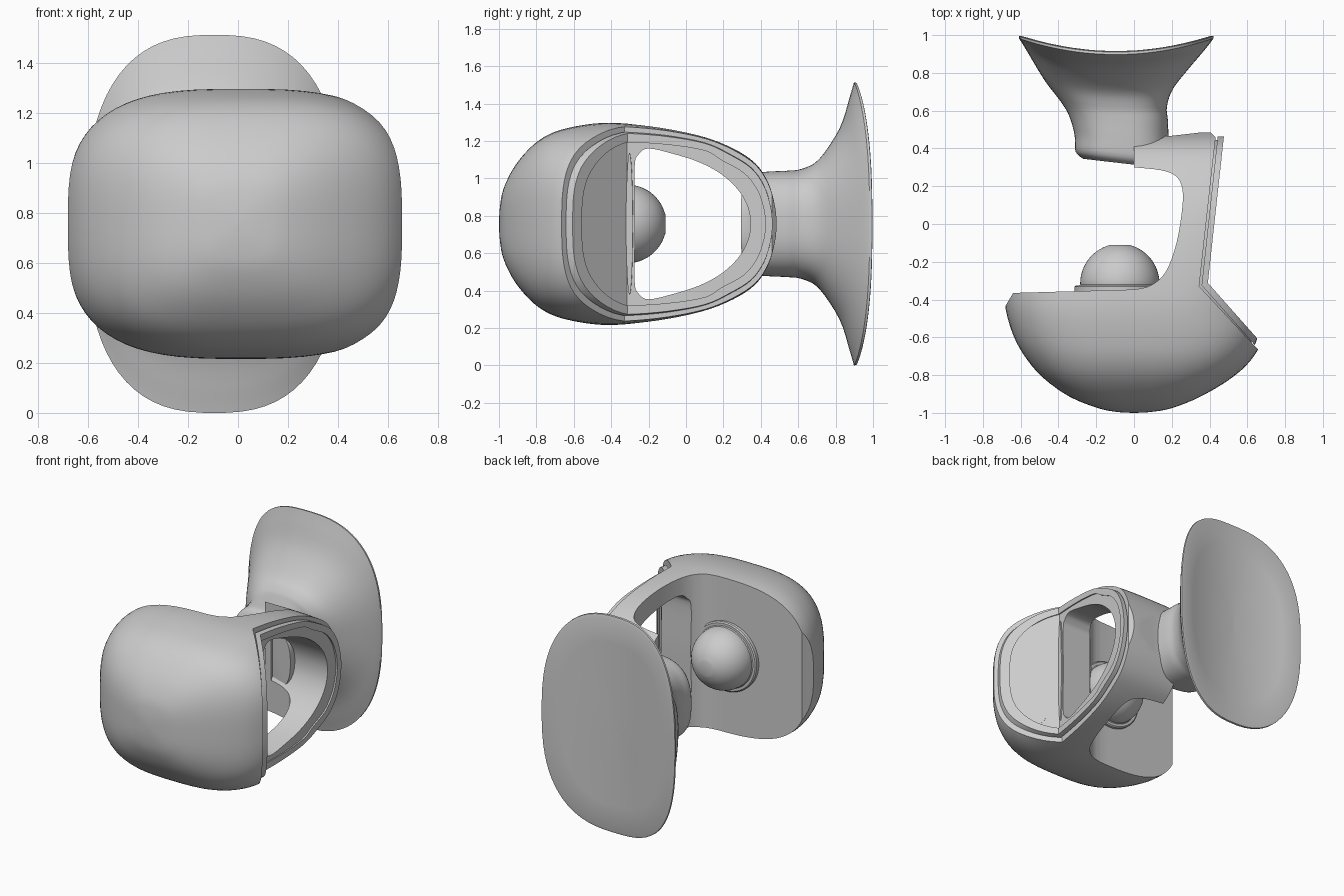
import bpy, bmesh, math
from mathutils import Vector, Matrix

if "Cube" in bpy.data.objects:
    bpy.data.objects.remove(bpy.data.objects["Cube"])

ZC = 0.757


def make(name, verts, faces):
    me = bpy.data.meshes.new(name)
    me.from_pydata(verts, [], faces)
    bm = bmesh.new()
    bm.from_mesh(me)
    bmesh.ops.recalc_face_normals(bm, faces=bm.faces)
    bm.to_mesh(me)
    bm.free()
    ob = bpy.data.objects.new(name, me)
    bpy.context.collection.objects.link(ob)
    return ob


def spline(pts, steps, closed=False):
    """Catmull-Rom through tuples of any length."""
    pts = [Vector(p) for p in pts]
    n, out = len(pts), []
    for i in range(n if closed else n - 1):
        get = (lambda k: pts[k % n]) if closed else (lambda k: pts[min(max(k, 0), n - 1)])
        a, b, c, d = get(i - 1), get(i), get(i + 1), get(i + 2)
        for s in range(steps):
            t = s / steps
            out.append(0.5 * (2 * b + (c - a) * t + (2 * a - 5 * b + 4 * c - d) * t * t
                              + (3 * b - a - 3 * c + d) * t ** 3))
    if not closed:
        out.append(pts[-1])
    return out


def loft(name, rows, exponent, bend=None, n=72):
    """Superellipse sections in xz; each row is y, x left, x right, half height."""
    verts, faces = [], []
    for y, xl, xr, h in rows:
        c, w = (xl + xr) / 2, (xr - xl) / 2
        for i in range(n):
            a = 2 * math.pi * (i + 0.5) / n
            co, si = math.cos(a), math.sin(a)
            x = c + w * math.copysign(abs(co) ** (2 / exponent), co)
            z = ZC + h * math.copysign(abs(si) ** (2 / exponent), si)
            verts.append((x, bend(x, y) if bend else y, z))
    for r in range(len(rows) - 1):
        for i in range(n):
            j = (i + 1) % n
            faces.append((r * n + i, r * n + j, r * n + n + j, r * n + n + i))
    faces.append(tuple(range(n)))
    faces.append(tuple(range((len(rows) - 1) * n, len(rows) * n)))
    return make(name, verts, faces)


def prism(name, pts, lo, hi, mat):
    """Outline extruded along local z, placed by a matrix."""
    n = len(pts)
    verts = [mat @ Vector((p[0], p[1], h)) for h in (lo, hi) for p in pts]
    faces = [tuple(range(n)), tuple(range(n, 2 * n))]
    faces += [(i, (i + 1) % n, n + (i + 1) % n, n + i) for i in range(n)]
    return make(name, verts, faces)


def boolean(ob, tool, op, keep=False):
    m = ob.modifiers.new("cut", 'BOOLEAN')
    m.operation, m.object, m.solver = op, tool, 'EXACT'
    bpy.context.view_layer.objects.active = ob
    bpy.ops.object.modifier_apply(modifier=m.name)
    if not keep:
        bpy.data.objects.remove(tool)


EGG = [(-1, .004, .004, .004), (-.995, .09, .09, .09), (-.975, .19, .2, .19),
       (-.915, .34, .35, .31), (-.82, .475, .51, .42), (-.72, .565, .62, .485),
       (-.6, .635, .685, .52), (-.45, .68, .70, .54), (-.3, .69, .74, .535),
       (-.1, .7, .82, .51), (.1, .7, .9, .465), (.25, .7, .9, .405),
       (.37, .7, .9, .325), (.44, .7, .9, .22), (.475, .7, .9, .1), (.485, .7, .9, .01)]


def egg(name, inset):
    k = 1 - 2 * inset
    rows = [(y - (inset if y > .2 else 0), -l * k, r * k, h * k) for y, l, r, h in EGG]
    return loft(name, spline(rows, 4), 3)


FLAT = Matrix.Identity(4)
SIDE = Matrix(((0, 0, 1, 0), (1, 0, 0, 0), (0, 1, 0, 0), (0, 0, 0, 1)))


def strip(name, a, b):
    """Bent band along the right side, between offsets a and b from the body wall."""
    def line(o):
        return [(.80 + .7 * o, -.84 + .7 * o), (.345 + o, -.33 + .4 * o), (.445 + o, .6)]
    return prism(name, line(a) + line(b)[::-1], -.5, 2, FLAT)


# main body: rounded front shell and arm
inner = spline([(0, -.347), (.09, -.325), (.17, -.25), (.225, -.1), (.255, .08),
                (.255, .19), (.22, .255), (.14, .285), (0, .30)], 4)
outline = [(-.80, -1.1), (-.80, -.70), (-.69, -.45), (-.64, -.365)] + [tuple(p) for p in inner]
outline += [(0, .46), (.2, .467), (.40, .49), (.432, .46), (.345, -.33), (.69, -.70), (.75, -1.1)]
body = egg("body_shell", 0)
boolean(body, prism("body_cutter", outline, -.5, 2, FLAT), 'INTERSECT')

# side frame: recessed core and raised rim plate
core = egg("side_seal", .04)
boolean(core, strip("core_cutter", -.01, .025), 'INTERSECT')
plate = egg("side_plate", .022)
boolean(plate, strip("plate_cutter", .013, .046), 'INTERSECT')
recess = egg("recess_cutter", .06)
boolean(recess, strip("recess_band", .034, .08), 'INTERSECT')
boolean(plate, recess, 'DIFFERENCE')

# window through the arm
half = [(-.275, .30), (-.255, .37), (-.2, .403), (-.07, .375), (.07, .33), (.19, .265),
        (.28, .18), (.33, .09)]
loop = [(-.272, 0)] + half + [(.345, 0)] + [(y, -z) for y, z in half[::-1]]
window = prism("window_cutter", [(p[0], p[1] + ZC) for p in spline(loop, 4, True)], .05, 1, SIDE)
window.hide_render = True
for ob in (body, core, plate):
    boolean(ob, window, 'DIFFERENCE', keep=True)
bpy.data.objects.remove(window)


# inlays on the side plate
def inlay(name, x, y, direction, width, height, lens=False):
    u = Vector((direction[0], direction[1], 0)).normalized()
    nrm = u.cross(Vector((0, 0, 1)))
    mat = Matrix((u, Vector((0, 0, 1)), nrm)).transposed().to_4x4()
    mat.translation = (x, y, ZC)
    pts = []
    for i in range(32):
        a = 2 * math.pi * (i + .5) / 32
        s = math.sin(a)
        z = s * height if lens else s * width + math.copysign(height - width, s)
        pts.append((math.cos(a) * width, z))
    return prism(name, pts, -.01, .004, mat)


slant = Vector((-.455, .51)).normalized()
inlay("grip_inlay", .345 + .034 + .107, -.33 + .014 - .125, slant, .075, .395)
inlay("slim_inlay", .385, -.302, (.1, .93), .018, .38, True)

# neck flaring into the curved rear pad
def bend(x, y):
    t = min(max((y - .3) / .5, 0), 1)
    dx = x + .095
    return y + .085 * t * (dx / .515) ** 2 - .12 * (1 - t) * dx


rows = spline([(.325, -.27, .20, .23), (.36, -.31, .20, .27), (.45, -.315, .185, .28),
               (.55, -.345, .18, .285), (.62, -.39, .175, .295), (.71, -.47, .215, .345),
               (.82, -.55, .34, .51), (.875, -.59, .40, .68), (.897, -.61, .42, .757)], 4)
rows = [tuple(r) for r in rows] + [(.91, -.61, .42, .755)]
for k in (.98, .75, .5, .25, .02):
    rows.append((.915, -.095 - .515 * k, -.095 + .515 * k, .755 * k))
neck = loft("neck_and_rear_pad", rows, 2.6, bend)

# ball with a collar on the rear of the body
prof = [(0, -.38), (.24, -.38), (.24, -.332), (.232, -.325), (.215, -.325), (.209, -.32)]
prof += [(.21 * math.cos(a), -.315 + .21 * math.sin(a))
         for a in [math.radians(d) for d in range(0, 75, 6)]] + [(.05, -.11), (0, -.11)]
bm = bmesh.new()
vs = [bm.verts.new((r, y, 0)) for r, y in prof]
es = [bm.edges.new(e) for e in zip(vs, vs[1:])]
bmesh.ops.spin(bm, geom=vs + es, cent=(0, 0, 0), axis=(0, 1, 0), angle=2 * math.pi, steps=48)
bmesh.ops.remove_doubles(bm, verts=bm.verts, dist=1e-4)
bmesh.ops.recalc_face_normals(bm, faces=bm.faces)
ball = make("ball_with_collar", [], [])
bm.to_mesh(ball.data)
bm.free()
ball.location = (-.075, 0, ZC)

# smooth shading with crisp edges
for ob in bpy.context.collection.objects:
    ob.select_set(True)
    bpy.context.view_layer.objects.active = ob
bpy.ops.object.shade_smooth_by_angle(angle=math.radians(30))
